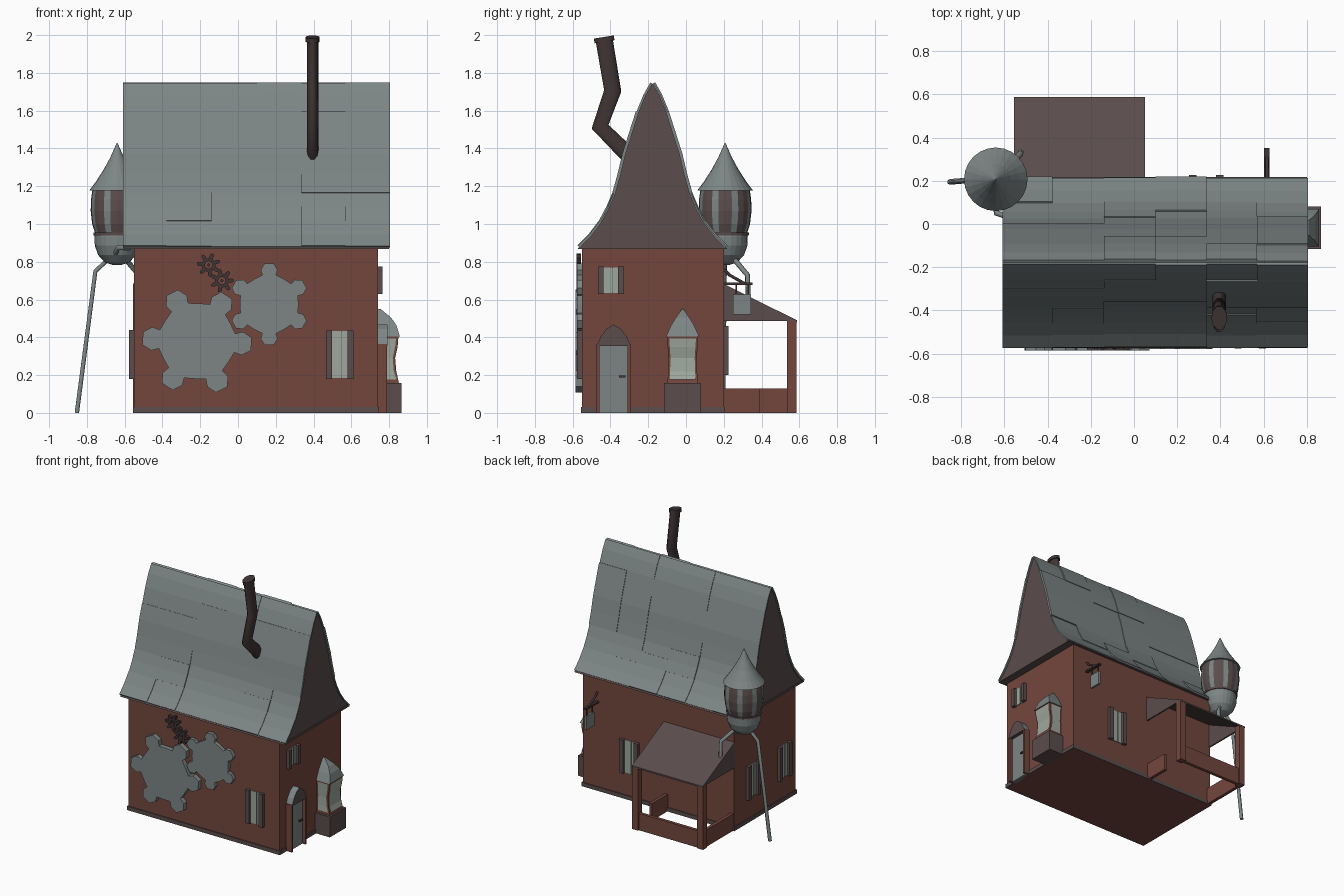
import bpy, bmesh, math, random
from mathutils import Matrix, Vector

if "Cube" in bpy.data.objects:
    bpy.data.objects.remove(bpy.data.objects["Cube"])
random.seed(4)

def mat(name, r, g, b):
    m = bpy.data.materials.new(name)
    m.diffuse_color = (r, g, b, 1)
    m.use_nodes = True
    m.node_tree.nodes["Principled BSDF"].inputs["Base Color"].default_value = m.diffuse_color
    return m

RED = mat("brick_red", .172, .062, .047)
GREY = mat("slate_grey", .205, .235, .235)
BROWN = mat("dull_brown", .103, .073, .072)
DARK = mat("dark_iron", .052, .035, .035)
GLASS = mat("pale_glass", .34, .39, .34)

def mesh(name, verts, faces, mats, idx=None, M=None):
    bm = bmesh.new()
    vs = [bm.verts.new(v) for v in verts]
    for i, f in enumerate(faces):
        face = bm.faces.new([vs[k] for k in f])
        face.material_index = idx[i] if idx else 0
    bmesh.ops.recalc_face_normals(bm, faces=bm.faces)
    me = bpy.data.meshes.new(name)
    bm.to_mesh(me)
    bm.free()
    for m in (mats if isinstance(mats, list) else [mats]):
        me.materials.append(m)
    ob = bpy.data.objects.new(name, me)
    if M:
        ob.matrix_world = M
    bpy.context.collection.objects.link(ob)
    return ob

BOXF = [(0, 1, 3, 2), (4, 5, 7, 6), (0, 1, 5, 4), (2, 3, 7, 6), (0, 2, 6, 4), (1, 3, 7, 5)]

def box(name, x, y, z, m, M=None):
    return mesh(name, [(a, b, c) for a in x for b in y for c in z], BOXF, m, M=M)

def prism(name, pts, x0, x1, m, idx=None):
    """Extrude a (y, z) outline along x; idx colours the two caps then the sides."""
    n = len(pts)
    f = [tuple(range(n)), tuple(range(n, 2 * n))]
    f += [(i, (i + 1) % n, n + (i + 1) % n, n + i) for i in range(n)]
    return mesh(name, [(x0, *p) for p in pts] + [(x1, *p) for p in pts], f, m, idx)

def pipe(name, pts, r, m, loc=(0, 0, 0), scale=(1, 1, 1), res=2):
    cu = bpy.data.curves.new(name, 'CURVE')
    cu.dimensions = '3D'
    cu.bevel_depth, cu.bevel_resolution, cu.use_fill_caps = r, res, True
    sp = cu.splines.new('POLY')
    sp.points.add(len(pts) - 1)
    for p, c in zip(sp.points, pts):
        p.co = (*c, 1)
    cu.materials.append(m)
    ob = bpy.data.objects.new(name, cu)
    ob.location, ob.scale = loc, scale
    bpy.context.collection.objects.link(ob)
    bpy.ops.object.select_all(action='DESELECT')
    ob.select_set(True)
    bpy.context.view_layer.objects.active = ob
    bpy.ops.object.convert(target='MESH')

# house walls and plinth
box("house_walls", (-.55, .74), (-.55, .2), (0, .875), RED)
for nm, x, y in [("front", (-.557, .747), (-.557, -.548)), ("back", (-.557, .747), (.198, .207)),
                 ("left", (-.557, -.548), (-.557, .207)), ("right", (.738, .747), (-.557, .207))]:
    box("plinth_" + nm, x, y, (0, .03), BROWN)

# gabled roof core: bell-shaped profile as (distance from ridge, height)
PROF = [(.385, .875), (.325, .935), (.268, 1.01), (.228, 1.085), (.196, 1.16), (.168, 1.26),
        (.142, 1.37), (.107, 1.48), (.072, 1.59), (.035, 1.68), (.0, 1.742)]
RIDGE = -.178
outline = [(RIDGE - d, z) for d, z in PROF] + [(RIDGE + d, z) for d, z in PROF[-2::-1]]
prism("gable_core", outline, -.6, .795, BROWN)
prism("eave_board", [(RIDGE - .395, .868), (RIDGE + .395, .868), (RIDGE + .385, .884), (RIDGE - .385, .884)],
      -.605, .8, BROWN)

# staggered slate sheets following the profile
def normal(i):
    a, b = PROF[max(i - 1, 0)], PROF[min(i + 1, len(PROF) - 1)]
    return Vector((b[1] - a[1], a[0] - b[0])).normalized()

cols = [-.61, -.378, -.14, .1, .335, .57, .805]
for side in (-1, 1):
    for c in range(6):
        cuts = [0, random.choice((2, 3)), random.choice((4, 5)), random.choice((7, 8)), 10]
        for r in range(4):
            lift = .009 + random.choice((0, .004, .008))
            low = [PROF[i] for i in range(cuts[r], cuts[r + 1] + 1)]
            up = [(PROF[i][0] + normal(i).x * lift, PROF[i][1] + normal(i).y * lift)
                  for i in range(cuts[r], cuts[r + 1] + 1)]
            pts = [(RIDGE + side * d, z) for d, z in low + up[::-1]]
            n = len(low)
            v = [(x, *p) for x in (cols[c], cols[c + 1]) for p in pts]
            m2 = 2 * n
            f = [(i, (i + 1) % m2, m2 + (i + 1) % m2, m2 + i) for i in range(m2)]
            for o in (0, m2):
                f += [(o + i, o + i + 1, o + m2 - 2 - i, o + m2 - 1 - i) for i in range(n - 1)]
            mesh("roof_sheet", v, f, GREY)

# crooked chimney pipe
pipe("chimney_pipe", [(0, -.27, 1.33), (0, -.455, 1.515), (0, -.388, 1.705), (0, -.435, 1.985)],
     .048, DARK, (.395, 0, 0), (.64, 1, 1), 3)
pipe("chimney_rim", [(0, -.431, 1.965), (0, -.435, 1.99)], .056, DARK, (.395, 0, 0), (.66, 1, 1), 3)

# gears on the front wall
def gear(name, cx, cz, ro, rr, w, n, rot, y0, y1, m, hole=.0):
    prof = []
    for k in range(n):
        a = math.radians(rot) + k * 2 * math.pi / n
        mid = rr + (ro - rr) * .45
        for r, t in [(rr, -.8), (mid, -1), (ro, -.55), (ro, .55), (mid, 1), (rr, .8)]:
            prof.append((r * math.cos(a) - t * w * math.sin(a), r * math.sin(a) + t * w * math.cos(a)))
        h = a + math.pi / n
        prof.append((rr * math.cos(h), rr * math.sin(h)))
    N = len(prof)
    v = [(cx + x, y, cz + z) for y in (y0, y1) for x, z in prof]
    f = [(i, (i + 1) % N, N + (i + 1) % N, N + i) for i in range(N)]
    if hole:
        inn = [Vector(p).normalized() * hole for p in prof]
        v += [(cx + p.x, y, cz + p.y) for y in (y0, y1) for p in inn]
        for a, b in ((0, 2), (1, 3), (2, 3)):
            f += [(a * N + i, a * N + (i + 1) % N, b * N + (i + 1) % N, b * N + i) for i in range(N)]
    else:
        f += [tuple(range(N)), tuple(range(N, 2 * N))]
    mesh(name, v, f, m)

gear("large_gear", -.217, .38, .288, .2, .062, 6, -3, -.585, -.545, GREY)
gear("medium_gear", .165, .575, .215, .155, .045, 6, 90, -.578, -.545, GREY)
gear("small_gear_upper", -.155, .783, .062, .036, .011, 7, 20, -.58, -.555, DARK, .02)
gear("small_gear_lower", -.085, .7, .062, .036, .011, 7, 0, -.58, -.555, DARK, .02)
for x, z in ((-.155, .783), (-.085, .7)):
    pipe("gear_axle", [(x, -.545, z), (x, -.565, z)], .008, DARK)

# shuttered windows, local front is -y
def window(x, y, ang, z0, z1, w):
    M = Matrix.Translation((x, y, 0)) @ Matrix.Rotation(math.radians(ang), 4, 'Z')
    box("window_glass", (-w * .6, w * .6), (-.006, .01), (z0 + .004, z1 - .004), GLASS, M)
    box("window_bar", (w * .1, w * .16), (-.01, .01), (z0 + .004, z1 - .004), GREY, M)
    for s in (-1, 1):
        box("window_shutter", sorted((s * w, s * w * .56)), (-.026, .01), (z0, z1), BROWN, M)

window(.538, -.55, 0, .18, .437, .073)
window(.74, -.398, 90, .63, .775, .069)
window(.335, .2, 180, .2, .46, .08)
window(-.55, -.02, -90, .18, .44, .073)
window(-.55, -.4, -90, .18, .44, .073)

# front door with pointed hood
for s in (-1, 1):
    yc = -.383 + s * .082
    box("door_post", (.73, .79), (yc - .008, yc + .008), (0, .365), RED)
box("door_panel", (.73, .765), (-.46, -.306), (0, .362), GREY)
box("door_handle", (.76, .778), (-.355, -.32), (.187, .197), DARK)
hood = [(-.473, .355), (-.293, .355), (-.315, .405), (-.345, .445), (-.383, .468), (-.421, .445), (-.451, .405)]
prism("door_hood", hood, .73, .792, [BROWN, GREY], [0, 0, 0] + [1] * 6)

# bay window: base, bowed body, glass, roof
BY = -.018
box("bay_base", (.73, .865), (BY - .098, BY + .098), (0, .157), BROWN)
BAY = [(.157, .852, .08), (.22, .838, .077), (.29, .832, .075), (.35, .845, .079), (.41, .85, .082)]
side = [(x, z) for z, x, h in BAY]
v, f = [], []
for z, x, h in BAY:
    v += [(.73, BY - h, z), (x, BY - h, z), (x, BY + h, z), (.73, BY + h, z)]
for i in range(len(BAY) - 1):
    f += [(4 * i + k, 4 * i + (k + 1) % 4, 4 * i + 4 + (k + 1) % 4, 4 * i + 4 + k) for k in range(4)]
mesh("bay_body", v, f, RED)
GL = [(max(.178, min(.395, z)), x, h) for z, x, h in BAY]
v = [(x + .004, BY + s * (h - .011), z) for z, x, h in GL for s in (-1, 1)]
f = [(2 * i, 2 * i + 1, 2 * i + 3, 2 * i + 2) for i in range(4)]
mesh("bay_front_glass", v, f, GLASS)
for s in (-1, 1):
    v = [(xx, BY + s * (h + .003), z) for z, x, h in GL for xx in (.752, x - .013)]
    mesh("bay_side_glass", v, f, GLASS)
v = []
for x, h, z in [(.857, .087, .405), (.838, .06, .465), (.81, .035, .505), (.755, .004, .55)]:
    v += [(.73, BY - h, z), (x, BY - h, z), (x, BY + h, z), (.73, BY + h, z)]
f = [(4 * i + k, 4 * i + (k + 1) % 4, 4 * i + 4 + (k + 1) % 4, 4 * i + 4 + k) for i in range(3) for k in range(4)]
mesh("bay_roof", v, f + [(0, 1, 2, 3), (12, 13, 14, 15)], GREY)

# back porch: lean-to roof, posts, low rails
prism("porch_roof", [(.195, .685), (.588, .49), (.588, .478), (.195, .672)], -.555, .05, BROWN)
for x in (-.555, .038):
    prism("porch_gable", [(.195, .68), (.58, .487), (.195, .487)], x, x + .012, BROWN)
for x in ((-.555, -.505), (0, .05)):
    box("porch_post", x, (.535, .585), (0, .49), RED)
box("porch_rail_back", (-.53, .03), (.55, .575), (0, .13), RED)
box("porch_rail_left", (-.545, -.52), (.195, .56), (0, .13), RED)
box("porch_rail_right", (.015, .04), (.195, .39), (0, .13), RED)

# hanging turret: bowl, striped barrel, pointed roof
def lathe(name, prof, mats, rule=lambda k: 0, S=24):
    v = [(-.64 + r * math.cos(k * 2 * math.pi / S), .207 + r * math.sin(k * 2 * math.pi / S), z)
         for r, z in prof for k in range(S)]
    f = [(i * S + k, i * S + (k + 1) % S, (i + 1) * S + (k + 1) % S, (i + 1) * S + k)
         for i in range(len(prof) - 1) for k in range(S)]
    f += [tuple(range(S)), tuple(range((len(prof) - 1) * S, len(prof) * S))]
    idx = [rule(i % S) for i in range(len(f) - 2)] + [0, 0]
    return mesh(name, v, f, mats, idx)

lathe("turret_bowl", [(.02, .782), (.065, .797), (.1, .835), (.118, .885), (.12, .935), (.112, .965)], GREY)
lathe("turret_barrel", [(.116, .95), (.132, 1.0), (.14, 1.07), (.138, 1.13), (.13, 1.185)],
      [BROWN, GREY], lambda k: int((k + 1) % 3 == 2))
lathe("turret_band", [(.12, .94), (.125, .94), (.126, .955), (.12, .955)], BROWN)
lathe("turret_roof", [(.147, 1.178), (.112, 1.225), (.07, 1.29), (.035, 1.355), (.002, 1.43)], GREY)
pipe("turret_long_leg", [(-.68, .205, .82), (-.755, .203, .75), (-.853, .195, .0)], .013, GREY, res=1)
pipe("turret_porch_leg", [(-.6, .25, .82), (-.525, .325, .73), (-.525, .33, .61)], .014, GREY, res=1)
pipe("turret_wall_leg", [(-.65, .13, .84), (-.635, .05, .875), (-.57, .03, .875)], .015, GREY, res=1)

# hanging sign on the back wall
box("sign_arm", (.603, .627), (.19, .352), (.678, .69), DARK)
pipe("sign_brace", [(.615, .2, .76), (.615, .23, .73), (.615, .31, .685)], .008, DARK)
for y in (.265, .33):
    box("sign_hanger", (.611, .619), (y - .004, y + .004), (.62, .68), DARK)
box("sign_board", (.607, .623), (.25, .345), (.522, .626), GREY)
